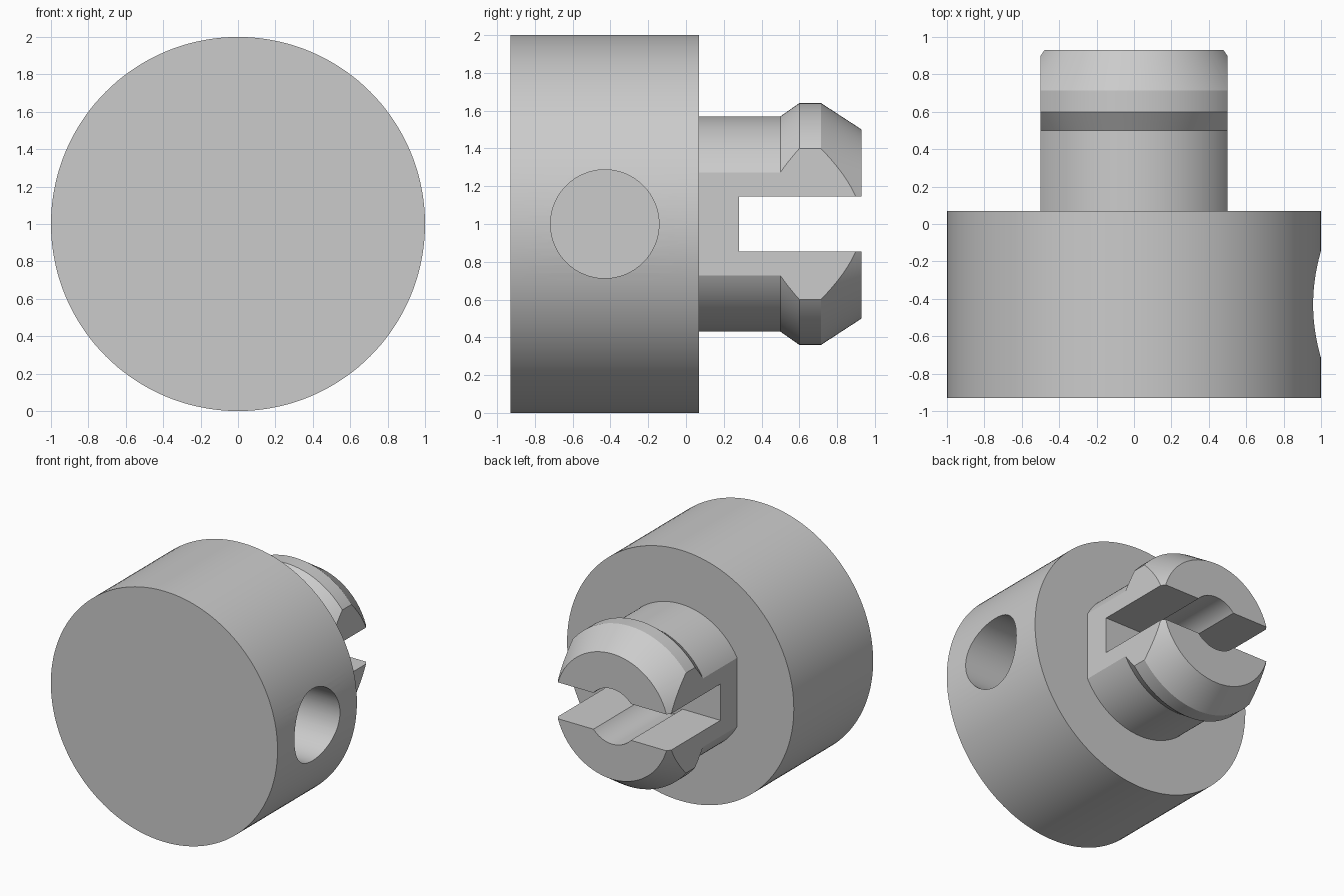
import bpy
import bmesh
import math
from mathutils import Matrix

if "Cube" in bpy.data.objects:
    bpy.data.objects.remove(bpy.data.objects["Cube"], do_unlink=True)

AXIS_Z = 1.0  # height of the turning axis

grey = bpy.data.materials.new("plain grey")
grey.use_nodes = True
colour = (0.6, 0.6, 0.6, 1.0)
grey.diffuse_color = colour
grey.node_tree.nodes["Principled BSDF"].inputs["Base Color"].default_value = colour


def finish(bm, name):
    bmesh.ops.recalc_face_normals(bm, faces=bm.faces)
    mesh = bpy.data.meshes.new(name)
    bm.to_mesh(mesh)
    bm.free()
    mesh.materials.append(grey)
    obj = bpy.data.objects.new(name, mesh)
    bpy.context.collection.objects.link(obj)
    return obj


def turned(name, profile, segments=128):
    """Closed solid of revolution about the y axis from (radius, y) points."""
    bm = bmesh.new()
    rings = []
    for r, y in profile:
        angles = [2 * math.pi * i / segments for i in range(segments)]
        rings.append([bm.verts.new((r * math.cos(a), y, AXIS_Z + r * math.sin(a)))
                      for a in angles])
    for low, high in zip(rings, rings[1:]):
        for i in range(segments):
            j = (i + 1) % segments
            bm.faces.new((low[i], low[j], high[j], high[i]))
    bm.faces.new(rings[0])
    bm.faces.new(rings[-1])
    return finish(bm, name)


def box(name, centre, size):
    bm = bmesh.new()
    bmesh.ops.create_cube(bm, size=1, matrix=Matrix.Translation(centre)
                          @ Matrix.Diagonal((*size, 1)))
    return finish(bm, name)


def cut(obj, cutter, operation="DIFFERENCE"):
    cutter.hide_render = True
    mod = obj.modifiers.new("cut", "BOOLEAN")
    mod.operation = operation
    mod.solver = "EXACT"
    mod.object = cutter
    bpy.ops.object.select_all(action="DESELECT")
    bpy.context.view_layer.objects.active = obj
    obj.select_set(True)
    bpy.ops.object.modifier_apply(modifier=mod.name)
    bpy.data.objects.remove(cutter, do_unlink=True)


# Round knob with a blind hole in its left side
knob = turned("knob", [(1.0, -0.93), (1.0, 0.07)], 144)
hole = turned("hole_cutter", [(0.287, -0.6), (0.287, 0.6)], 96)
hole.data.transform(Matrix.Translation((0.6, -0.43, AXIS_Z))
                    @ Matrix.Rotation(math.pi / 2, 4, "Z")
                    @ Matrix.Translation((0, 0, -AXIS_Z)))
cut(knob, hole)

# Snap-fit stem: lathed barb, flattened sides, slot and central bore
stem = turned("snap_stem", [(0.57, 0.04), (0.57, 0.5), (0.64, 0.6),
                            (0.64, 0.715), (0.5, 0.93)])
cut(stem, box("side_flats", (0, 0.5, AXIS_Z), (1.0, 2.0, 2.0)), "INTERSECT")
cut(stem, box("slot_cutter", (0, 0.78, AXIS_Z), (2.0, 1.0, 0.29)))
cut(stem, turned("bore_cutter", [(0.22, 0.28), (0.22, 1.2)], 64))

# Smooth the curved walls, keep the machined edges crisp
bpy.ops.object.select_all(action="DESELECT")
for part in (knob, stem):
    part.select_set(True)
    bpy.context.view_layer.objects.active = part
bpy.ops.object.shade_smooth_by_angle(angle=math.radians(20))
